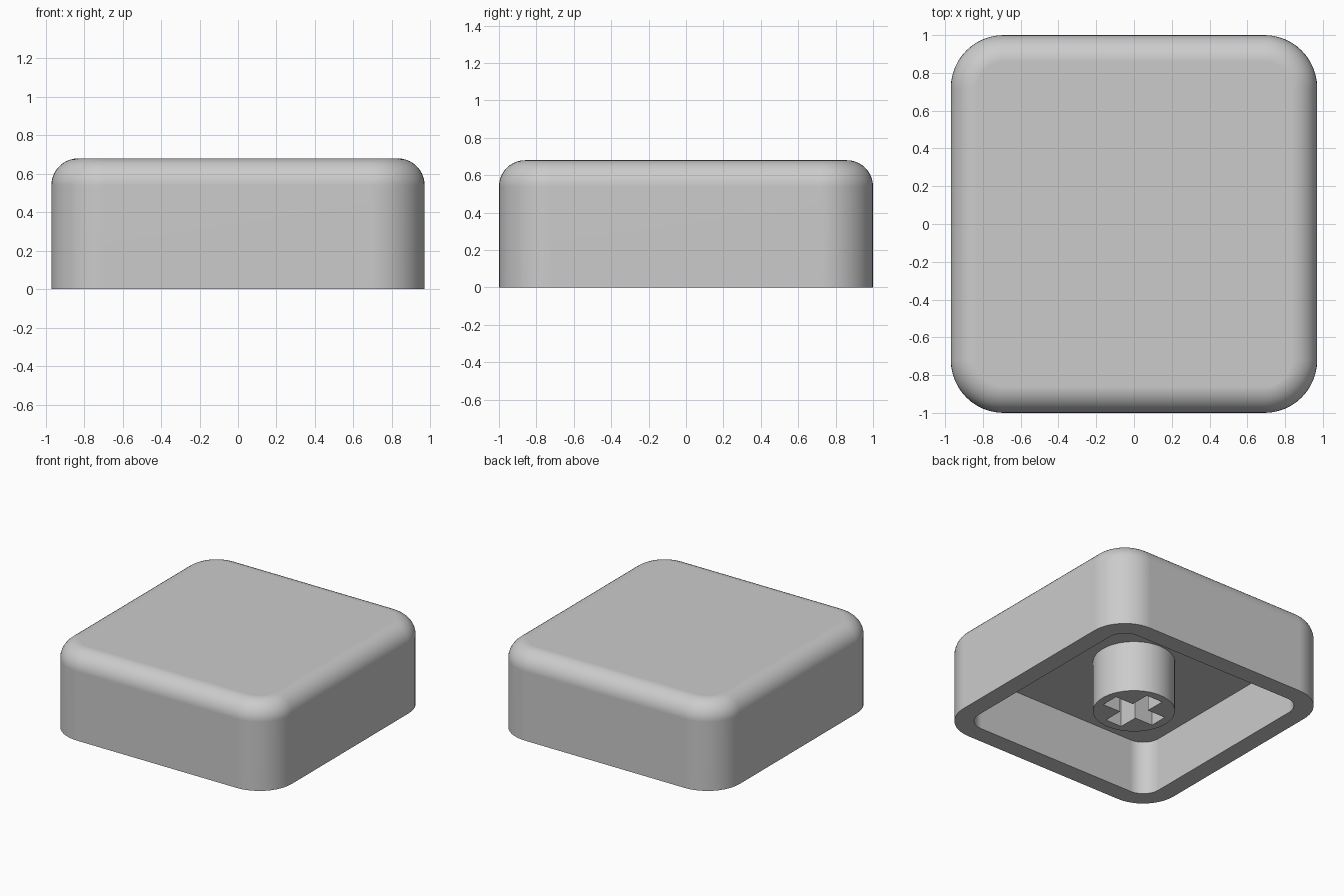
import bpy, bmesh, math
from math import sin, cos, pi

if "Cube" in bpy.data.objects:
    bpy.data.objects.remove(bpy.data.objects["Cube"])

HALF_X, HALF_Y, HEIGHT = 0.97, 1.0, 0.68
CORNER, FILLET, WALL = 0.28, 0.14, 0.14
CEILING = 0.42
STEM_RADIUS, STEM_BOTTOM = 0.29, 0.02
SLOT_REACH, SLOT_HALF = 0.225, 0.07

grey = bpy.data.materials.new("light grey plastic")
grey.use_nodes = True
colour = (0.6, 0.6, 0.6, 1)
grey.diffuse_color = colour
grey.node_tree.nodes["Principled BSDF"].inputs["Base Color"].default_value = colour


def finish(bm, name):
    """Turn a bmesh into a smooth object with crisp edges."""
    bmesh.ops.recalc_face_normals(bm, faces=bm.faces)
    mesh = bpy.data.meshes.new(name)
    bm.to_mesh(mesh)
    bm.free()
    mesh.materials.append(grey)
    obj = bpy.data.objects.new(name, mesh)
    bpy.context.collection.objects.link(obj)
    bpy.ops.object.select_all(action="DESELECT")
    obj.select_set(True)
    bpy.context.view_layer.objects.active = obj
    bpy.ops.object.shade_smooth_by_angle(angle=math.radians(30))
    normals = obj.modifiers.new("flat face normals", "WEIGHTED_NORMAL")
    normals.keep_sharp = True
    return obj


def rounded_ring(bm, inset, z, steps=12):
    """Ring of vertices along a rounded rectangle, moved inward by inset."""
    radius = CORNER - inset
    ring = []
    for quarter, (sx, sy) in enumerate([(1, 1), (-1, 1), (-1, -1), (1, -1)]):
        for i in range(steps + 1):
            a = (quarter + i / steps) * pi / 2
            ring.append(bm.verts.new((sx * (HALF_X - CORNER) + radius * cos(a),
                                      sy * (HALF_Y - CORNER) + radius * sin(a), z)))
    return ring


# Cap shell: ceiling, inner wall, bottom rim, outer wall, rounded top edge
bm = bmesh.new()
levels = [(WALL, CEILING), (WALL, 0), (0, 0)]
for i in range(11):
    a = i / 10 * pi / 2
    levels.append((FILLET * (1 - cos(a)), HEIGHT - FILLET + FILLET * sin(a)))
rings = [rounded_ring(bm, inset, z) for inset, z in levels]
for low, high in zip(rings, rings[1:]):
    for i in range(len(low)):
        j = (i + 1) % len(low)
        bm.faces.new((low[i], low[j], high[j], high[i]))
bm.faces.new(rings[0])
bm.faces.new(rings[-1])
finish(bm, "cap_shell")

# Mounting stem: round post with a cross-shaped slot
bm = bmesh.new()
circle = [(STEM_RADIUS * cos(i * pi / 32), STEM_RADIUS * sin(i * pi / 32)) for i in range(64)]
cross = []
for q in range(4):
    c, s = cos(q * pi / 2), sin(q * pi / 2)
    for x, y in [(SLOT_REACH, -SLOT_HALF), (SLOT_REACH, SLOT_HALF), (SLOT_HALF, SLOT_HALF)]:
        cross.append((x * c - y * s, x * s + y * c))
edges = []
for outline in (circle, cross):
    verts = [bm.verts.new((x, y, STEM_BOTTOM)) for x, y in outline]
    edges += [bm.edges.new((v, verts[i - 1])) for i, v in enumerate(verts)]
bmesh.ops.triangle_fill(bm, edges=edges, use_beauty=True, normal=(0, 0, -1))
# Keep the slot open if the fill covered it
inside = [f for f in bm.faces
          if min(abs(f.calc_center_median().x), abs(f.calc_center_median().y)) < SLOT_HALF
          and all(v.co.xy.length < STEM_RADIUS - 0.02 for v in f.verts)]
bmesh.ops.delete(bm, geom=inside, context="FACES_ONLY")
result = bmesh.ops.extrude_face_region(bm, geom=bm.faces[:], use_keep_orig=True)
top = [g for g in result["geom"] if isinstance(g, bmesh.types.BMVert)]
bmesh.ops.translate(bm, verts=top, vec=(0, 0, CEILING + 0.02 - STEM_BOTTOM))
finish(bm, "mounting_stem")
